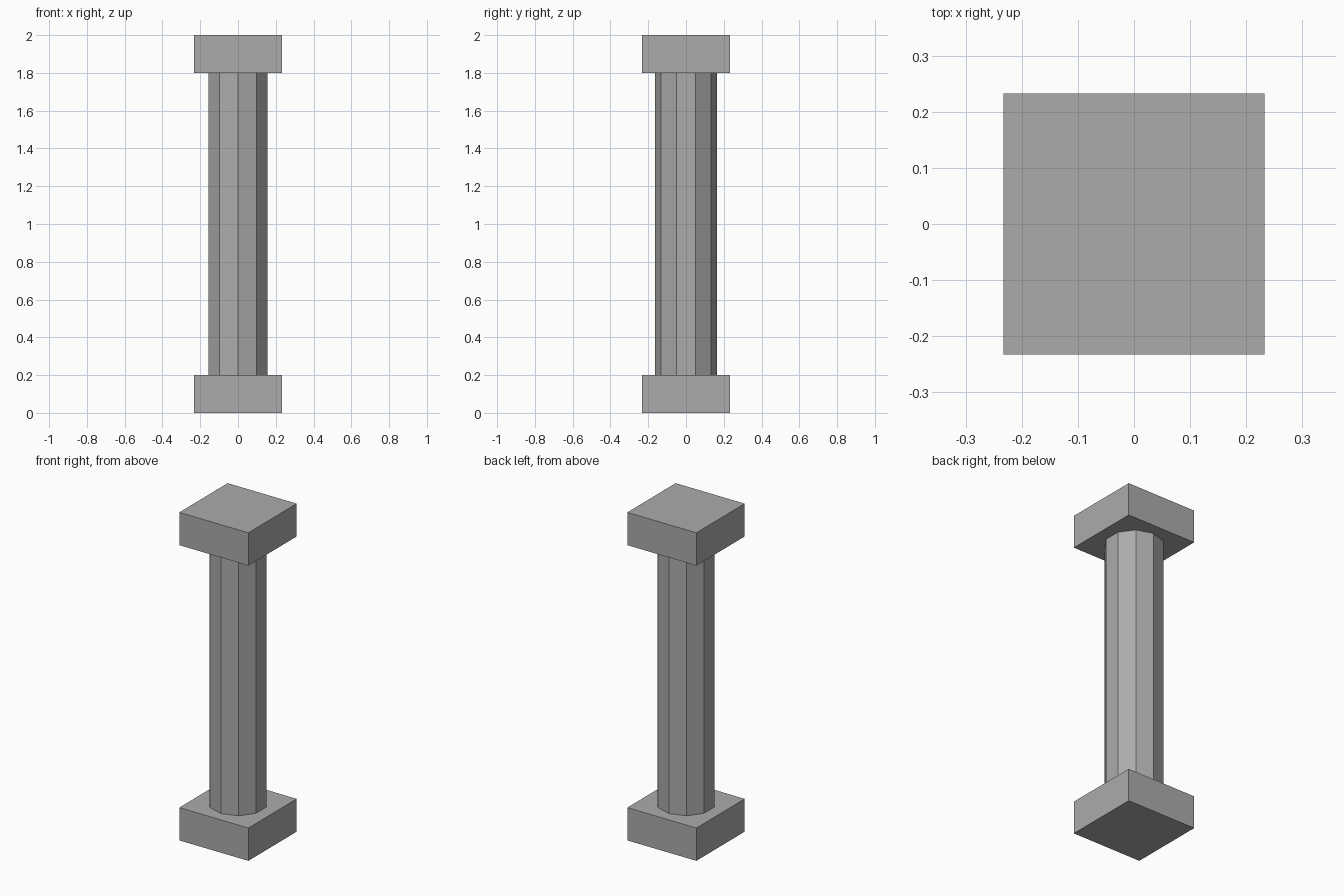
import bpy, bmesh
from math import sin, cos, tau

if "Cube" in bpy.data.objects:
    bpy.data.objects.remove(bpy.data.objects["Cube"])

stone = bpy.data.materials.new("grey stone")
stone.diffuse_color = (0.41, 0.41, 0.41, 1)
stone.use_nodes = True
stone.node_tree.nodes["Principled BSDF"].inputs["Base Color"].default_value = stone.diffuse_color


def prism(name, outline, z0, z1):
    """Extrude a flat outline from z0 to z1."""
    bm = bmesh.new()
    face = bm.faces.new([bm.verts.new((x, y, z0)) for x, y in outline])
    top = bmesh.ops.extrude_face_region(bm, geom=[face], use_keep_orig=True)["geom"]
    for v in top:
        if isinstance(v, bmesh.types.BMVert):
            v.co.z = z1
    bmesh.ops.recalc_face_normals(bm, faces=bm.faces[:])
    mesh = bpy.data.meshes.new(name)
    bm.to_mesh(mesh)
    bm.free()
    mesh.materials.append(stone)
    obj = bpy.data.objects.new(name, mesh)
    bpy.context.collection.objects.link(obj)
    return obj


W = 0.233       # half width of the square blocks
R = 0.165       # shaft radius, corners facing front and back
SIDES = 10
square = [(-W, -W), (W, -W), (W, W), (-W, W)]
decagon = [(R * sin(tau * i / SIDES), -R * cos(tau * i / SIDES)) for i in range(SIDES)]

prism("base_block", square, 0.0, 0.2)
prism("column_shaft", decagon, 0.2, 1.8)
prism("capital_block", square, 1.8, 2.0)
